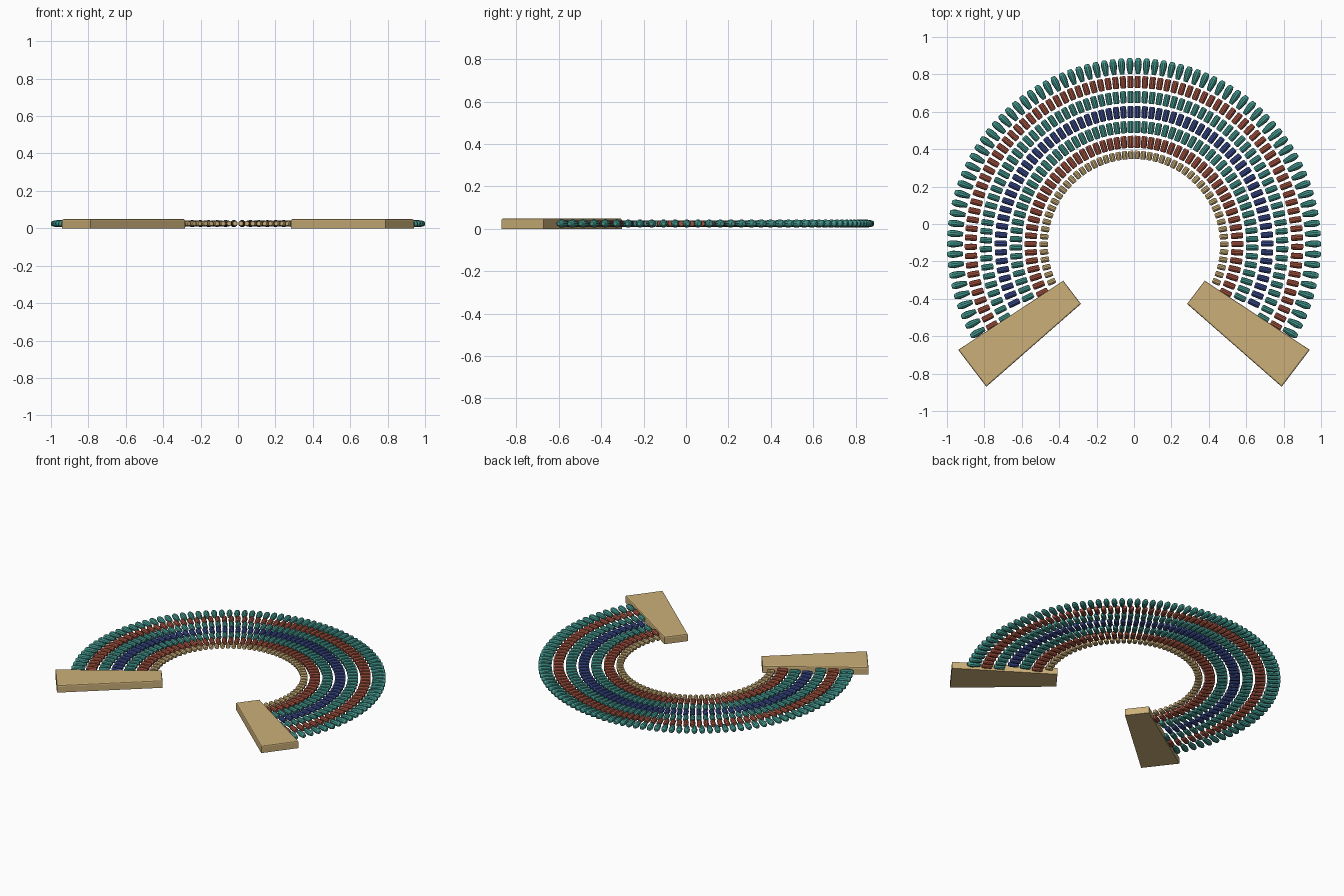
import bpy, bmesh, math
from mathutils import Matrix, Vector

if "Cube" in bpy.data.objects:
    bpy.data.objects.remove(bpy.data.objects["Cube"])

CY, CZ = -0.113, 0.025      # centre of the collar arcs


def material(name, col):
    m = bpy.data.materials.new(name)
    m.diffuse_color = (*col, 1)
    m.use_nodes = True
    m.node_tree.nodes["Principled BSDF"].inputs["Base Color"].default_value = m.diffuse_color
    return m


teal = material("teal", (0.055, 0.30, 0.26))
red = material("brick red", (0.37, 0.085, 0.05))
blue = material("deep blue", (0.04, 0.065, 0.25))
gold = material("pale gold", (0.60, 0.43, 0.19))


def finish(bm, name, mat):
    bmesh.ops.recalc_face_normals(bm, faces=bm.faces)
    me = bpy.data.meshes.new(name)
    bm.to_mesh(me)
    bm.free()
    ob = bpy.data.objects.new(name, me)
    bpy.context.collection.objects.link(ob)
    me.materials.append(mat)
    return ob


def bead(bm, mat4, profile, sides=10):
    """Lathe (axial, radius) pairs around the local x axis."""
    rings = []
    for x, r in profile:
        rings.append([bm.verts.new(mat4 @ Vector((x, r * math.cos(a), r * math.sin(a))))
                      for a in (2 * math.pi * i / sides for i in range(sides))])
    for a, b in zip(rings, rings[1:]):
        for i in range(sides):
            j = (i + 1) % sides
            bm.faces.new((a[i], a[j], b[j], b[i]))
    bm.faces.new(rings[0])
    bm.faces.new(rings[-1])


def bead_row(name, mat, spacing, profile, limit):
    """Radial beads on an arc, mirrored left and right, tighter at the top."""
    bm = bmesh.new()
    r = (profile[0][0] + profile[-1][0]) / 2
    step = spacing / r
    theta = step / 2
    while theta < math.radians(limit):
        for s in (-1, 1):
            m = Matrix.Translation((0, CY, CZ)) @ Matrix.Rotation(math.pi / 2 + s * theta, 4, 'Z')
            bead(bm, m, profile)
        theta += step * (1 + 0.25 * min(theta / (math.pi / 2), 1))
    return finish(bm, name, mat)


def barrel(r0, r1, rad):
    c = 0.006
    return [(r0, rad * 0.75), (r0 + c, rad * 0.96), ((r0 + r1) / 2, rad),
            (r1 - c, rad * 0.96), (r1, rad * 0.75)]


# bead rows, inside to outside
bead_row("inner_gold_beads", gold, 0.033, barrel(0.460, 0.505, 0.0150), 117)
rows = [("inner_red_beads", red, 0.520), ("inner_teal_beads", teal, 0.600),
        ("blue_beads", blue, 0.680), ("outer_teal_beads", teal, 0.760),
        ("outer_red_beads", red, 0.840)]
for i, (name, mat, r0) in enumerate(rows):
    bead_row(name, mat, 0.036 + 0.0008 * i, barrel(r0, r0 + 0.065, 0.0165), 118.5 + 0.4 * i)

# drop-shaped fringe around the rim
drop = [(0.915, 0.010), (0.920, 0.0125), (0.945, 0.017), (0.968, 0.0195),
        (0.985, 0.017), (0.996, 0.013), (1.0, 0.009)]
bead_row("rim_drop_beads", teal, 0.044, drop, 121)

# tapered end plates
for name, s in (("left_end_plate", -1), ("right_end_plate", 1)):
    bm = bmesh.new()
    ang = math.radians(-37.3)
    u = Vector((s * math.cos(ang), math.sin(ang), 0))
    v = Vector((-u.y, u.x, 0))
    c = Vector((0, CY, 0))
    pts = [c + u * a + v * w for a, w in
           ((0.416, -0.078), (1.087, -0.124), (1.087, 0.124), (0.416, 0.078))]
    f = bm.faces.new([bm.verts.new(p) for p in pts])
    ext = bmesh.ops.extrude_face_region(bm, geom=[f])
    bmesh.ops.translate(bm, vec=(0, 0, 0.05),
                        verts=[g for g in ext["geom"] if isinstance(g, bmesh.types.BMVert)])
    top = [e for e in bm.edges if all(w.co.z > 0.04 for w in e.verts)]
    bmesh.ops.bevel(bm, geom=top, offset=0.008, segments=2, profile=0.5, affect='EDGES')
    finish(bm, name, gold)
